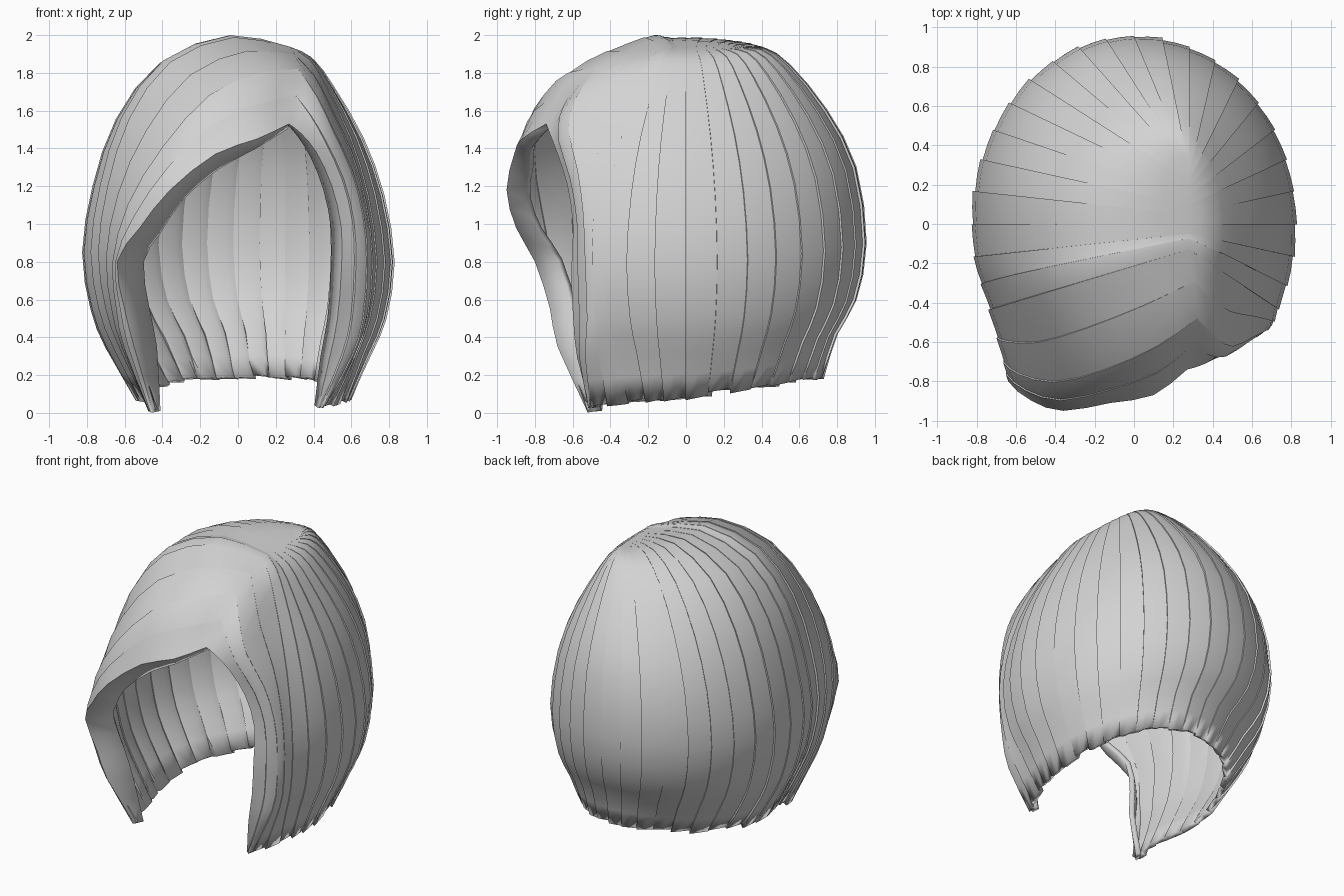
import bpy, bmesh, math, random
from mathutils import Vector

random.seed(4)
cube = bpy.data.objects.get("Cube")
if cube:
    bpy.data.objects.remove(cube)

# Hair colour
grey = bpy.data.materials.new("soft_grey")
grey.use_nodes = True
tone = (0.65, 0.65, 0.65, 1)
grey.diffuse_color = tone
grey.node_tree.nodes["Principled BSDF"].inputs["Base Color"].default_value = tone

# Strand profiles: (outward fraction from parting to widest ring, height)
RIGHT = [(0, 1.93), (.3, 1.985), (.63, 1.85), (.84, 1.55), (.95, 1.2),
         (1, .85), (.96, .55), (.89, .35), (.75, 0)]
BACK = [(0, 1.93), (.2, 1.93), (.4, 1.84), (.69, 1.6), (.92, 1.3),
        (1, .9), (.92, .6), (.77, .42), (.66, 0)]
LEFT = [(0, 1.93), (.22, 1.87), (.42, 1.72), (.7, 1.45), (.9, 1.15),
        (1, .8), (.92, .5), (.78, .32), (.58, 0)]

# Strands framing the face
FRINGE_EDGE = [(.27, -.74, 1.53), (.1, -.87, 1.45), (-.12, -.91, 1.37),
               (-.36, -.95, 1.18), (-.52, -.9, .98), (-.64, -.8, .8),
               (-.6, -.72, .55), (-.55, -.68, .35), (-.45, -.52, .01)]
FRINGE = [(.32, -.48, 1.82), (.12, -.62, 1.8), (-.15, -.74, 1.68),
          (-.4, -.8, 1.4), (-.58, -.76, 1.1), (-.66, -.7, .8),
          (-.64, -.66, .55), (-.6, -.6, .35), (-.47, -.5, .02)]
LEFT_FRONT = [(.32, -.48, 1.82), (.42, -.58, 1.67), (.5, -.62, 1.5),
              (.6, -.57, 1.28), (.66, -.54, 1.05), (.68, -.53, .8),
              (.66, -.52, .5), (.6, -.53, .3), (.46, -.5, .04)]
LEFT_EDGE = [(.27, -.74, 1.53), (.33, -.72, 1.48), (.41, -.68, 1.38),
             (.49, -.62, 1.2), (.54, -.59, .98), (.54, -.6, .75),
             (.52, -.59, .5), (.48, -.57, .3), (.42, -.5, .04)]


def spline(points, t):
    """Catmull-Rom point at parameter t along a list of vectors."""
    last = len(points) - 1
    i = min(int(t), last - 1)
    f = t - i
    b, c = points[i], points[i + 1]
    a = points[i - 1] if i > 0 else b * 2 - c
    d = points[i + 2] if i + 2 <= last else c * 2 - b
    return (b * 2 + (c - a) * f + (a * 2 - b * 5 + c * 4 - d) * f ** 2
            + (b * 3 - a - c * 3 + d) * f ** 3) / 2


def body_strand(degrees):
    """Strand falling from the parting over the widest ring of the head."""
    angle = math.radians(degrees)
    ring = Vector((.82 * math.cos(angle), .95 * math.sin(angle), 0))
    root = Vector((.28, .3 * ring.y, 0))
    back = max(0, math.sin(angle)) ** 2
    side = RIGHT if ring.x < 0 else LEFT
    strand = []
    for (fs, zs), (fb, zb) in zip(side, BACK):
        p = root.lerp(ring, fs + (fb - fs) * back)
        p.z = zs + (zb - zs) * back
        strand.append(p)
    tip = strand[-1]
    tip.z = .09 + .13 * tip.y
    return strand


def vectors(points):
    return [Vector(p) for p in points]


def lip(edge, narrow, depth, drop):
    """Inward-turned border behind a face edge."""
    out = []
    for i, p in enumerate(edge):
        w = math.sin(math.pi * min(1, (i + .3) / 5) / 2)
        if i == len(edge) - 1:
            w = .4
        upper = max(0, 1 - abs(i - 2) / 3)
        out.append(p + Vector((-p.x * narrow * w, depth * w, -drop * upper)))
    return out


angles = (207, 190, 170, 150, 130, 110, 90, 70, 50, 30, 10, -10, -27)
guides = [vectors(FRINGE_EDGE), vectors(FRINGE)]
guides += [body_strand(a) for a in angles]
guides += [vectors(LEFT_FRONT), vectors(LEFT_EDGE)]

ROWS = 17
CENTRE = Vector((0, 0, .9))


def column(u, lift=0, tip_shift=0):
    """Resampled strand line at position u, raised to overlap its neighbour."""
    line = [spline([g[r] for g in guides], u) for r in range(len(guides[0]))]
    col = [spline(line, i * (len(line) - 1) / (ROWS - 1)) for i in range(ROWS)]
    for i, p in enumerate(col):
        p += (p - CENTRE).normalized() * lift * min(1, i / 6)
    col[-1].z = max(0, col[-1].z + tip_shift)
    return col


def fine(line):
    return [spline(line, i * (len(line) - 1) / (ROWS - 1)) for i in range(ROWS)]


# Overlapping locks, bounded by a turned-in lip at each face edge
STRANDS = 32
columns = [fine(lip(guides[0], .22, .12, .08))]
for s in range(STRANDS):
    start = s * (len(guides) - 1) / STRANDS
    width = (len(guides) - 1) / STRANDS
    shift = random.uniform(-.015, .015)
    high = random.uniform(.006, .014)
    for k in range(3):
        columns.append(column(start + width * k / 2, high * k / 2, shift))
columns.append(fine(lip(guides[-1], .09, .08, .03)))

bm = bmesh.new()
grid = [[bm.verts.new(p) for p in col] for col in columns]
for left, right in zip(grid, grid[1:]):
    for i in range(ROWS - 1):
        bm.faces.new((left[i], right[i], right[i + 1], left[i + 1]))
bmesh.ops.remove_doubles(bm, verts=bm.verts, dist=.0004)
mesh = bpy.data.meshes.new("bob_hair")
bm.to_mesh(mesh)
bm.free()
mesh.materials.append(grey)
hair = bpy.data.objects.new("bob_hair", mesh)
bpy.context.collection.objects.link(hair)

# Wall thickness on the inside
shell = hair.modifiers.new("thickness", "SOLIDIFY")
shell.thickness = .035
shell.offset = -1

bpy.ops.object.select_all(action="DESELECT")
hair.select_set(True)
bpy.context.view_layer.objects.active = hair
bpy.ops.object.shade_smooth_by_angle(angle=math.radians(32))
